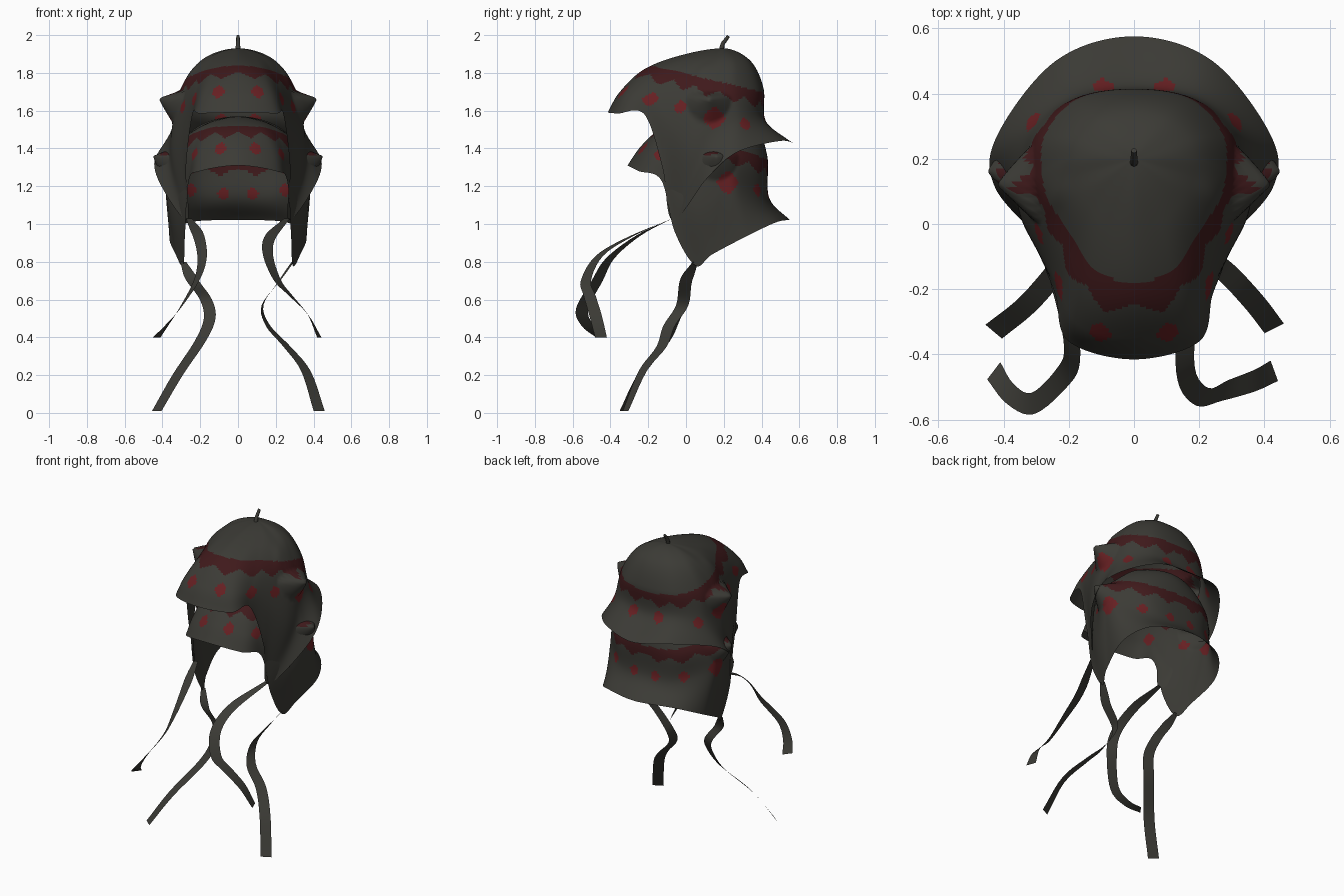
import bpy, bmesh
from math import atan2, cos, sin, radians, degrees, hypot
from mathutils import Vector

cube = bpy.data.objects.get("Cube")
if cube:
    bpy.data.objects.remove(cube)


def material(name, colour):
    mat = bpy.data.materials.new(name)
    mat.use_nodes = True
    mat.diffuse_color = (*colour, 1)
    bsdf = mat.node_tree.nodes["Principled BSDF"]
    bsdf.inputs["Base Color"].default_value = (*colour, 1)
    bsdf.inputs["Roughness"].default_value = 0.9
    return mat


CLOTH = material("dark olive cloth", (0.044, 0.043, 0.036))
BAND = material("dark red band", (0.05, 0.01, 0.011))
SPOT = material("red spots", (0.133, 0.014, 0.016))


def spline(points, steps):
    """Smooth path through points; the first and last only steer the ends."""
    path = []
    for i in range(1, len(points) - 2):
        a, b, c, d = points[i - 1:i + 3]
        for s in range(steps):
            t = s / steps
            path.append(0.5 * (2 * b + (c - a) * t + (2 * a - 5 * b + 4 * c - d) * t ** 2
                               + (3 * b - a - 3 * c + d) * t ** 3))
    return path + [points[-2]]


def flip(p):
    return Vector((-p.x, p.y, p.z))


def finish(name, bm, mats):
    mesh = bpy.data.meshes.new(name)
    bm.to_mesh(mesh)
    bm.free()
    for mat in mats:
        mesh.materials.append(mat)
    obj = bpy.data.objects.new(name, mesh)
    bpy.context.collection.objects.link(obj)
    for poly in mesh.polygons:
        poly.use_smooth = True
    return obj


def grid_faces(bm, rows):
    verts = [[bm.verts.new(p) for p in row] for row in rows]
    for r, s in zip(verts, verts[1:]):
        for i in range(len(r) - 1):
            bm.faces.new((r[i], r[i + 1], s[i + 1], s[i]))


def cap(name, apex, columns, horn, band_height, band_slope, spots):
    """Half a cap lofted from columns running front to back, then mirrored."""
    apex = Vector(apex)
    cols = []
    for column in columns:
        pts = [Vector(p) for p in column]
        before = Vector((-pts[0].x, 2 * apex.y - pts[0].y, pts[0].z))
        after = 2 * pts[-1] - pts[-2]
        cols.append(spline([before, apex] + pts + [after], 18))
    rings = []
    for ring in zip(*cols):
        ring = [flip(ring[1]), *ring, flip(ring[-2])]
        rings.append(spline(ring, 16))
    bm = bmesh.new()
    grid_faces(bm, rings)
    bmesh.ops.remove_doubles(bm, verts=bm.verts, dist=0.0002)
    bmesh.ops.recalc_face_normals(bm, faces=bm.faces)
    # scalloped band and diamond spots
    for face in bm.faces:
        c = face.calc_center_median()
        angle = degrees(atan2(abs(c.x), 0.12 - c.y))
        radius = hypot(c.x, c.y - 0.12)
        above = c.z - (band_height - band_slope * c.y)
        wave = abs((angle / 12.5) % 2 - 1)
        if -0.062 + 0.045 * wave < above < 0.03:
            face.material_index = 1
        for spot_angle, z, size in spots:
            across = abs(radians(angle - spot_angle)) * radius
            if across ** 1.3 + abs(c.z - z) ** 1.3 < size ** 1.3:
                face.material_index = 2
    # side horn with a steep ledge on top
    horn_y, horn_z, reach = horn
    for v in bm.verts:
        rise = v.co.z - horn_z
        away = hypot((v.co.y - horn_y) / 0.12, rise / (0.04 if rise > 0 else 0.13))
        if v.co.x > 0.1:
            v.co.x += reach * max(0, 1 - away)
    obj = finish(name, bm, (CLOTH, BAND, SPOT))
    mirror = obj.modifiers.new("mirror", 'MIRROR')
    mirror.use_clip = True
    mirror.merge_threshold = 0.001


# Upper cap: crown, shoulder, temple, rim for each column
cap("upper_cap", (0, 0.2, 1.93), [
    [(0, -.02, 1.895), (0, -.22, 1.82), (0, -.35, 1.70), (0, -.415, 1.59)],
    [(.08, 0, 1.885), (.13, -.19, 1.80), (.17, -.31, 1.69), (.2, -.36, 1.585)],
    [(.13, .05, 1.88), (.2, -.08, 1.78), (.23, -.18, 1.67), (.24, -.22, 1.58)],
    [(.16, .09, 1.875), (.25, 0, 1.75), (.285, -.09, 1.55), (.275, -.125, 1.3)],
    [(.18, .14, 1.87), (.28, .07, 1.74), (.35, .03, 1.4), (.27, -.07, 1.02)],
    [(.19, .2, 1.87), (.31, .15, 1.7), (.355, .15, 1.48), (.425, .11, 1.24)],
    [(.17, .26, 1.87), (.28, .27, 1.72), (.32, .29, 1.54), (.42, .27, 1.38)],
    [(.1, .32, 1.87), (.17, .38, 1.72), (.19, .395, 1.56), (.24, .5, 1.44)],
    [(0, .34, 1.865), (0, .41, 1.72), (0, .425, 1.54), (0, .575, 1.42)],
], (.12, 1.665, .1), 1.765, 0.24, [(13, 1.7, .036), (37, 1.66, .036), (63, 1.62, .036),
                                  (95, 1.56, .06), (122, 1.53, .034), (163, 1.55, .036)])

# Lower cap, tucked under the upper one
cap("lower_cap", (0, 0.15, 1.57), [
    [(0, 0, 1.555), (0, -.14, 1.5), (0, -.24, 1.41), (0, -.31, 1.31)],
    [(.1, .01, 1.545), (.14, -.12, 1.49), (.18, -.2, 1.38), (.2, -.25, 1.28)],
    [(.16, .04, 1.53), (.22, -.05, 1.46), (.25, -.11, 1.34), (.26, -.13, 1.23)],
    [(.19, .08, 1.52), (.27, 0, 1.42), (.3, -.04, 1.2), (.28, -.06, .96)],
    [(.21, .12, 1.51), (.32, .08, 1.38), (.345, .06, 1.1), (.29, .05, .78)],
    [(.21, .17, 1.51), (.36, .17, 1.37), (.38, .18, 1.17), (.33, .14, .84)],
    [(.2, .25, 1.52), (.32, .29, 1.37), (.36, .28, 1.19), (.36, .33, .94)],
    [(.11, .33, 1.52), (.2, .40, 1.34), (.2, .41, 1.14), (.25, .48, 1.01)],
    [(0, .36, 1.52), (0, .43, 1.36), (0, .44, 1.14), (0, .55, 1.02)],
], (.16, 1.36, .085), 1.455, 0.33, [(15, 1.4, .034), (42, 1.37, .034), (80, 1.28, .034),
                                   (105, 1.22, .06), (136, 1.18, .034), (166, 1.16, .034)])


def ribbon(name, path, start, end):
    """Flat strip along a path, its width turning from start to end degrees."""
    pts = [Vector(p) for p in path]
    line = spline([2 * pts[0] - pts[1]] + pts + [2 * pts[-1] - pts[-2]], 5)
    left, right = [], []
    for i, p in enumerate(line):
        t = i / (len(line) - 1)
        a = radians(start + (end - start) * t)
        half = Vector((cos(a), sin(a), 0)) * min(0.033, 0.015 + 0.15 * t)
        left.append(p - half)
        right.append(p + half)
    bm = bmesh.new()
    grid_faces(bm, [left, right])
    finish(name, bm, [CLOTH])


# Ribbons hanging from the ear flaps
ribbon("upper_ribbon_right", [(-.26, -.07, 1.03), (-.21, -.25, .94), (-.19, -.4, .82),
       (-.22, -.47, .7), (-.31, -.55, .55), (-.38, -.52, .46), (-.43, -.45, .4)], 0, -127)
ribbon("upper_ribbon_left", [(.26, -.07, 1.03), (.17, -.3, .93), (.16, -.46, .83),
       (.21, -.53, .7), (.28, -.51, .62), (.37, -.48, .52), (.43, -.45, .4)], 0, 110)
ribbon("lower_ribbon_right", [(-.29, .05, .8), (-.24, 0, .7), (-.17, .01, .6),
       (-.15, -.04, .5), (-.2, -.1, .38), (-.32, -.24, .2), (-.43, -.33, .01)], 0, -40)
ribbon("lower_ribbon_left", [(.29, .05, .8), (.22, 0, .7), (.13, -.02, .57),
       (.16, -.09, .46), (.26, -.13, .35), (.36, -.23, .22), (.43, -.32, .01)], 110, 27)

# Stem on the crown
curve = bpy.data.curves.new("stem", 'CURVE')
curve.dimensions = '3D'
curve.bevel_depth = 0.011
curve.bevel_resolution = 2
curve.use_fill_caps = True
stem = curve.splines.new('POLY')
stem.points.add(2)
for point, (y, z, r) in zip(stem.points, [(.185, 1.91, 1.3), (.195, 1.955, 1), (.225, 1.995, .8)]):
    point.co = (0, y, z, 1)
    point.radius = r
curve.materials.append(CLOTH)
bpy.context.collection.objects.link(bpy.data.objects.new("stem", curve))
